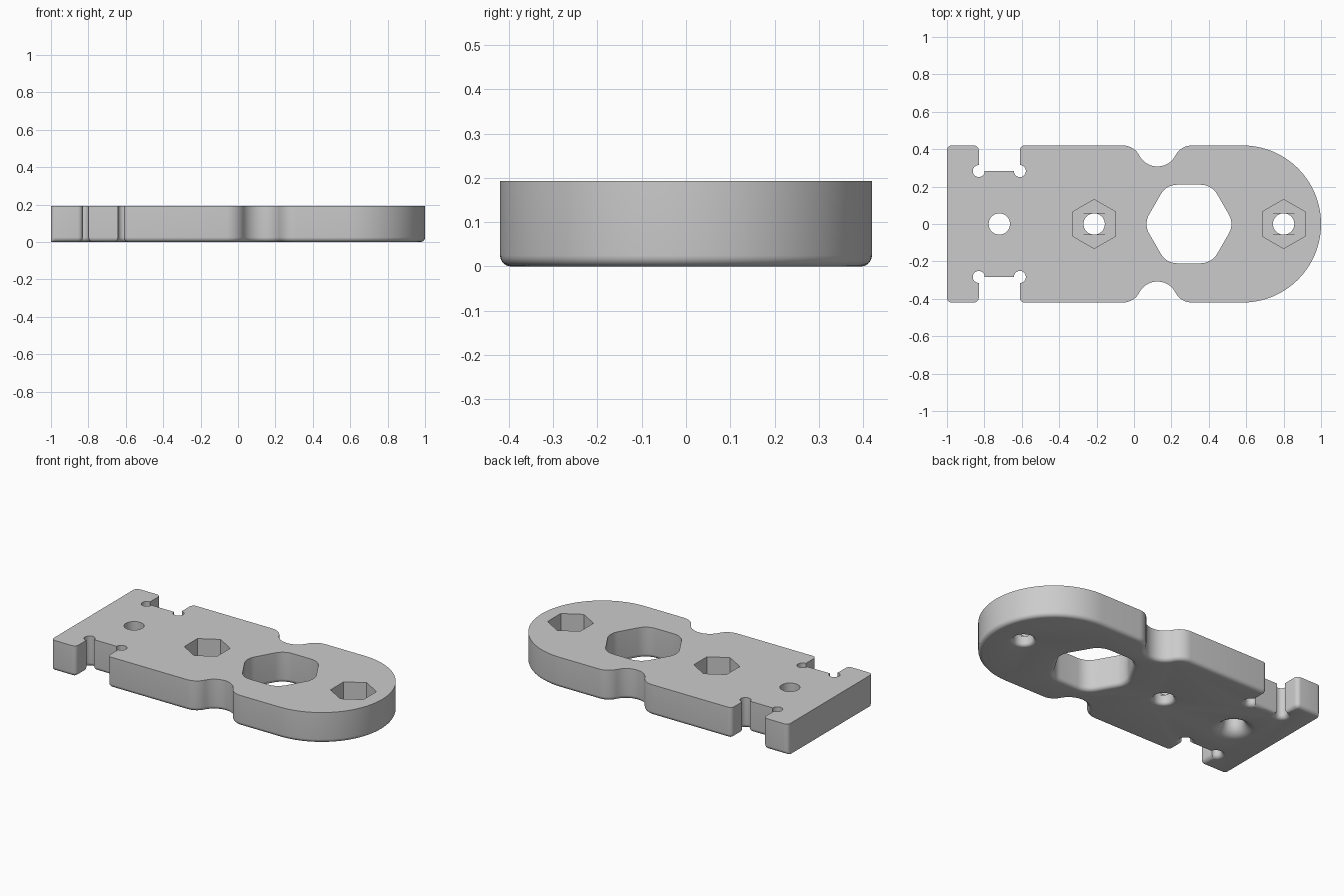
import bpy, bmesh
from math import sin, cos, pi, radians, degrees, atan2, asin, hypot
from mathutils import Vector

if "Cube" in bpy.data.objects:
    bpy.data.objects.remove(bpy.data.objects["Cube"], do_unlink=True)

HEIGHT, HALF, CORNER, ROUND = 0.193, 0.42, 0.026, 0.025

grey = bpy.data.materials.new("plain_grey")
grey.use_nodes = True
grey.diffuse_color = (0.6, 0.6, 0.6, 1)
grey.node_tree.nodes["Principled BSDF"].inputs["Base Color"].default_value = grey.diffuse_color


def arc(cx, cy, r, start, end, steps):
    angles = [radians(start + (end - start) * i / steps) for i in range(steps + 1)]
    return [Vector((cx + r * cos(a), cy + r * sin(a))) for a in angles]


def plate_outline(inset):
    """Outline drawn in by inset, except at the square end."""
    corner, relief, fillet = CORNER - inset, 0.032 + inset, 0.1 - inset
    y = HALF - CORNER
    cut = degrees(asin(inset / relief))
    lean = degrees(atan2(0.096, 0.185))
    waist = hypot(0.096, 0.185) - fillet
    half = arc(-1 + corner, y, corner, 180, 90, 6)
    half += arc(-0.83 - CORNER, y, corner, 90, 0, 6)
    half += arc(-0.83, 0.283, relief, 90 + cut, 360 - cut, 20)
    half += arc(-0.61, 0.283, relief, 180 + cut, 450 - cut, 20)
    half += arc(-0.61 + CORNER, y, corner, 180, 90, 6)
    half += arc(-0.06, 0.32, fillet, 90, lean, 10)[:-1]
    half += arc(0.125, 0.416, waist, 180 + lean, 360 - lean, 20)
    half += arc(0.31, 0.32, fillet, 180 - lean, 90, 10)[1:]
    half += arc(0.58, 0, HALF - inset, 90, 0, 32)
    return half + [Vector((p.x, -p.y)) for p in reversed(half[:-1])]


def loft(name, layers):
    """Solid through a stack of (outline, z) layers."""
    bm = bmesh.new()
    rings = [[bm.verts.new((p.x, p.y, z)) for p in pts] for pts, z in layers]
    for low, high in zip(rings, rings[1:]):
        for i in range(len(low)):
            bm.faces.new((low[i - 1], low[i], high[i], high[i - 1]))
    bm.faces.new(rings[0])
    bm.faces.new(rings[-1])
    bmesh.ops.recalc_face_normals(bm, faces=bm.faces)
    mesh = bpy.data.meshes.new(name)
    bm.to_mesh(mesh)
    bm.free()
    mesh.materials.append(grey)
    obj = bpy.data.objects.new(name, mesh)
    bpy.context.collection.objects.link(obj)
    return obj


def rounded_edge(shape, radius, steps=6):
    """Layers of a quarter-round lower edge; shape maps an offset to an outline."""
    angles = [pi / 2 * i / steps for i in range(steps + 1)]
    return [(shape(radius * (1 - sin(a))), radius * (1 - cos(a))) for a in angles]


plate = loft("plate", rounded_edge(plate_outline, ROUND) + [(plate_outline(0), HEIGHT)])
cutters = []


def through_hole(name, shape, radius):
    layers = rounded_edge(shape, radius)
    cutters.append(loft(name, [(layers[0][0], -0.05)] + layers + [(shape(0), HEIGHT + 0.05)]))


def round_hole(name, x, radius):
    through_hole(name, lambda d: arc(x, 0, 0.057 + d, 0, 360, 48)[:-1], radius)


def rounded_hexagon(d):
    points = []
    for a in range(0, 360, 60):
        cx, cy = 0.294 + 0.127 * cos(radians(a)), 0.127 * sin(radians(a))
        points += arc(cx, cy, 0.1 + d, a - 30, a + 30, 8)
    return points


# Through holes with rounded lower rims
round_hole("end_hole_cutter", -0.72, 0.07)
through_hole("large_hexagon_cutter", rounded_hexagon, ROUND)

# Nut pockets: hexagon, then a slot and a square step, then the bolt hole
FLOOR, STEP = 0.075, 0.007
for side, x in (("middle", -0.213), ("end", 0.8)):
    round_hole(side + "_bolt_cutter", x, 0.02)
    hexagon = arc(x, 0, 0.131, 90, 450, 6)[:-1]
    cutters.append(loft(side + "_nut_cutter", [(hexagon, FLOOR), (hexagon, HEIGHT + 0.05)]))
    for label, wide, drop in (("slot", 0.113, 1), ("square", 0.0572, 2)):
        box = [Vector((x + sx * wide, sy * 0.0572)) for sx, sy in ((-1, -1), (-1, 1), (1, 1), (1, -1))]
        cutters.append(loft(side + "_" + label + "_cutter",
                            [(box, FLOOR - STEP * drop), (box, FLOOR + 0.02)]))

for cutter in cutters:
    cutter.hide_render = True
    mod = plate.modifiers.new(cutter.name, "BOOLEAN")
    mod.operation, mod.solver, mod.object = "DIFFERENCE", "EXACT", cutter

# Bake the cuts, remove the cutters and smooth the round walls
bpy.context.view_layer.update()
baked = bpy.data.meshes.new_from_object(plate.evaluated_get(bpy.context.evaluated_depsgraph_get()))
plate.modifiers.clear()
plate.data = baked
for cutter in cutters:
    bpy.data.objects.remove(cutter, do_unlink=True)
bpy.ops.object.select_all(action="DESELECT")
plate.select_set(True)
bpy.context.view_layer.objects.active = plate
bpy.ops.object.shade_smooth_by_angle(angle=radians(30))
